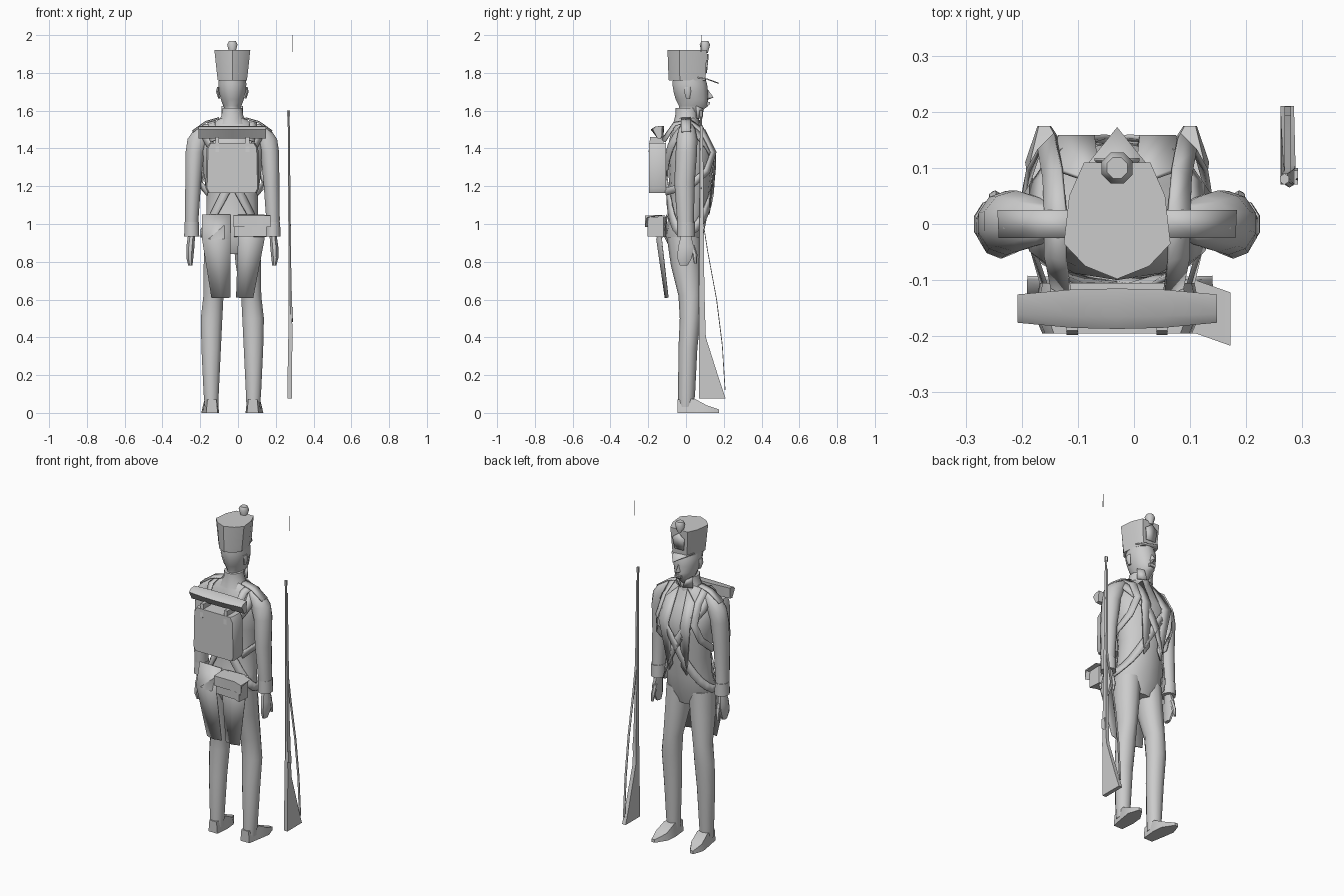
import bpy, bmesh, math
from mathutils import Vector

CX = -0.03  # body centre line; body parts are given relative to it


def add(name, verts, faces, thick=0, offset=CX):
    me = bpy.data.meshes.new(name)
    me.from_pydata([(v[0] + offset, v[1], v[2]) for v in verts], [], faces)
    bm = bmesh.new()
    bm.from_mesh(me)
    bmesh.ops.recalc_face_normals(bm, faces=bm.faces)
    bm.to_mesh(me)
    bm.free()
    ob = bpy.data.objects.new(name, me)
    bpy.context.collection.objects.link(ob)
    if thick:
        m = ob.modifiers.new("thickness", 'SOLIDIFY')
        m.thickness, m.offset = thick, 0
    return ob


def skin(name, loops, offset=CX):
    """Join equal-length closed loops and cap both ends."""
    n, k = len(loops[0]), len(loops)
    faces = [(r * n + i, r * n + (i + 1) % n, (r + 1) * n + (i + 1) % n, (r + 1) * n + i)
             for r in range(k - 1) for i in range(n)]
    faces += [tuple(range(n)), tuple(range((k - 1) * n, k * n))]
    return add(name, [p for l in loops for p in l], faces, 0, offset)


def loft(name, rings, n=10, s=1, offset=CX):
    """Rings are (z, centre x, centre y, radius x, radius y); s mirrors in x."""
    return skin(name, [[(s * (cx + rx * math.cos(2 * math.pi * (i + .5) / n)),
                         cy + ry * math.sin(2 * math.pi * (i + .5) / n), z)
                        for i in range(n)] for z, cx, cy, rx, ry in rings], offset)


def extrude(name, yz, x0, x1, offset=CX):
    return skin(name, [[(x, y, z) for y, z in yz] for x in (x0, x1)], offset)


def ribbon(name, pts, w, closed=False, thick=.008):
    """Flat strap along a path, facing away from the torso."""
    pts = [Vector(p) for p in pts]
    n, vs = len(pts), []
    for i, p in enumerate(pts):
        a = pts[i - 1] if closed or i else p
        b = pts[(i + 1) % n] if closed or i < n - 1 else p
        out = Vector((p.x, p.y - .02, max(0, p.z - 1.4) * 2))
        side = (b - a).cross(out).normalized() * w / 2
        vs += [p - side, p + side]
    m = n if closed else n - 1
    faces = [(2 * i, 2 * i + 1, (2 * i + 3) % (2 * n), (2 * i + 2) % (2 * n)) for i in range(m)]
    return add(name, vs, faces, thick)


# Torso: z, half width, back y, front y
T = [(.84, .10, -.07, .06), (.93, .155, -.115, .09), (1.02, .14, -.095, .108),
     (1.15, .14, -.085, .127), (1.30, .16, -.095, .142), (1.39, .175, -.10, .145),
     (1.46, .165, -.085, .105), (1.52, .12, -.065, .075), (1.57, .055, -.05, .06)]
loft("coat_torso", [(z, 0, (b + f) / 2, w, (f - b) / 2) for z, w, b, f in T], 14)


def on_torso(a, z, off):
    for p, q in zip(T, T[1:]):
        if p[0] <= z <= q[0]:
            t = (z - p[0]) / (q[0] - p[0])
            w, b, f = [p[i] + t * (q[i] - p[i]) for i in (1, 2, 3)]
            return ((w + off) * math.cos(a), (b + f) / 2 + ((f - b) / 2 + off) * math.sin(a), z)


# Paired limbs, straps and coat tails
for s, side in ((-1, "left"), (1, "right")):
    loft(side + "_leg", [(.03, .11, .0, .037, .04), (.10, .112, .003, .042, .045),
                         (.34, .112, .01, .054, .05), (.50, .11, .022, .06, .055),
                         (.62, .10, .022, .056, .062), (.78, .085, .0, .07, .08),
                         (.93, .075, -.012, .075, .09)], 10, s)
    shoe = lambda x, w: (x * s, w)
    skin(side + "_shoe", [[(s * (c - h), y, 0), (s * (c + h), y, 0),
                           (s * (c + h * .8), y, z), (s * (c - h * .8), y, z)]
                          for y, c, h, z in ((-.045, .108, .03, .07), (.045, .112, .042, .075),
                                             (.11, .12, .044, .04), (.175, .13, .012, .018))])
    loft(side + "_sleeve", [(.94, .215, .0, .037, .042), (1.03, .215, -.003, .038, .045),
                            (1.22, .207, -.008, .044, .054), (1.38, .198, .002, .052, .057),
                            (1.45, .18, .005, .06, .055), (1.50, .15, .005, .055, .045),
                            (1.53, .12, .005, .03, .03)], 10, s)
    loft(side + "_cuff", [(.935, .215, 0, .042, .047), (1.01, .215, 0, .04, .047)], 10, s)
    loft(side + "_hand", [(.78, .222, -.012, .012, .022), (.82, .225, -.008, .02, .042),
                          (.88, .222, 0, .023, .045), (.95, .215, 0, .02, .026)], 8, s)
    loft(side + "_thumb", [(.79, .222, .05, .006, .008), (.84, .217, .046, .013, .014),
                           (.89, .214, .03, .012, .015)], 6, s)
    ribbon(side + "_pack_strap", [(s * x, y, z) for x, y, z in
           ((.10, -.12, 1.44), (.11, -.06, 1.53), (.11, .02, 1.545), (.115, .09, 1.49),
            (.125, .145, 1.38), (.15, .11, 1.28), (.17, .03, 1.21), (.13, -.11, 1.17))], .04)
    ribbon(side + "_cross_belt", [on_torso(2 * math.pi * i / 28,
           1.235 + s * .285 * math.cos(2 * math.pi * i / 28), .012) for i in range(28)], .045, True)
    # Lapel edge standing off the chest
    add(side + "_lapel", [(s * x, y, z) for x, y, z in
        ((.03, .07, 1.55), (.115, .10, 1.47), (.105, .155, 1.37), (.04, .155, 1.36),
         (.03, .13, 1.10), (.06, .12, 1.05))], [(0, 1, 2, 3), (3, 2, 5, 4)], .008)
    ribbon(side + "_shoulder_tab", [(s * .07, .0, 1.56), (s * .14, .0, 1.54),
                                    (s * .21, .0, 1.49)], .05)
    # Tails: wide at the hip, folded inward toward the hem
    xo, xi, bo, bi = (.16, .01, .11, .01) if s < 0 else (.17, .03, .11, .02)
    add(side + "_coat_tail", [(s * x, y, z) for x, y, z in
        ((xo, -.095, 1.05), (xi, -.10, 1.05), (xi, -.15, .92), ((xo + xi) / 2, -.155, .92),
         (xo, -.13, .92), (bo, -.095, .61), ((bo + bi) / 2, -.11, .61), (bi, -.10, .61))],
        [(0, 1, 2, 3, 4), (4, 3, 6, 5), (3, 2, 7, 6)], .006)
    loft(side + "_ear", [(1.665, .07, .01, .006, .01), (1.70, .078, .008, .01, .018),
                         (1.725, .074, .006, .008, .018)], 6, s)
    add(side + "_collar_wing", [(s * x, y, z) for x, y, z in
        ((.005, .085, 1.56), (.055, .055, 1.56), (.055, .055, 1.625), (.03, .09, 1.61))],
        [(0, 1, 2, 3)], .008)

# Neck, collar and head
loft("collar", [(1.53, 0, .002, .085, .07), (1.575, 0, .005, .06, .062),
                (1.615, 0, .005, .055, .06)], 10)
loft("head", [(1.57, 0, .01, .045, .05), (1.61, 0, .03, .042, .07), (1.625, 0, .04, .05, .08),
              (1.66, 0, .03, .063, .088), (1.70, 0, .025, .073, .094),
              (1.74, 0, .02, .077, .095), (1.79, 0, .015, .07, .085)], 12)
add("nose", [(0, .11, 1.72), (-.016, .108, 1.665), (.016, .108, 1.665), (0, .146, 1.67),
             (0, .11, 1.655)], [(0, 1, 3), (0, 3, 2), (1, 4, 3), (4, 2, 3), (0, 2, 4, 1)])
extrude("mouth", [(.105, 1.645), (.128, 1.645), (.124, 1.63), (.105, 1.625)], -.02, .02)

# Tall cap: flat front, pointed back
plan = [(-.62, .11), (.62, .11), (.9, .05), (1, -.035), (.6, -.075), (0, -.098),
        (-.6, -.075), (-1, -.035), (-.9, .05)]
skin("cap", [[(x * w, y * d, z) for x, y in plan]
             for z, w, d in ((1.76, .077, .93), (1.79, .081, .95), (1.92, .095, 1))])
add("cap_peak", [(-.07, .06, 1.775), (-.05, .11, 1.768), (0, .172, 1.745),
                 (.05, .11, 1.768), (.07, .06, 1.775)], [(0, 1, 2, 3, 4)], .006)
loft("pompom", [(1.905, 0, .10, .017, .017), (1.95, 0, .10, .03, .03),
                (1.968, 0, .10, .02, .02)], 8)
add("cap_plate", [(-.03, .108, 1.80), (.03, .108, 1.80), (.04, .115, 1.87), (0, .115, 1.90),
                  (-.04, .115, 1.87)], [(0, 1, 2, 3, 4)], .006)

# Knapsack with rolled blanket, closed by small buckled straps
skin("knapsack", [[(x * k, y, z) for x, z in
                   ((-.13, 1.165), (.13, 1.165), (.142, 1.19), (.137, 1.40), (.12, 1.43),
                    (-.12, 1.43), (-.137, 1.40), (-.142, 1.19))]
                  for y, k in ((-.105, .97), (-.125, 1), (-.175, 1), (-.195, .94))])
skin("blanket_roll", [[(x, y * k - .15 * (1 - k), z) for y, z in
                       ((-.115, 1.52), (-.165, 1.515), (-.187, 1.50), (-.15, 1.452), (-.12, 1.455))]
                      for x, k in ((-.178, .7), (-.08, .95), (0, 1), (.08, .95), (.178, .7))])
for x in (-.09, .07):
    extrude("roll_strap", [(-.19, 1.38), (-.198, 1.38), (-.19, 1.46), (-.12, 1.46), (-.12, 1.43),
                           (-.18, 1.43)], x, x + .02)

# Cartridge box with overhanging lid, on the right hip
skin("cartridge_box", [[(x, y + d, z) for y, z in ((-.10, 1.04), (-.185, 1.035),
                                                 (-.185, .935), (-.10, .93))]
                       for x, d in ((-.02, 0), (.11, -.005), (.15, -.02))], 0)
skin("box_lid", [[(x, y + d, z) for y, z in ((-.10, 1.048), (-.195, 1.045), (-.195, .985),
                                           (-.185, 1.035))]
                 for x, d in ((-.025, 0), (.11, 0), (.172, -.022))], 0)

# Musket standing upright beside the body
skin("musket_stock", [[(x + .012 * k, y, z), (x - .012 * k, y, z), (x - .012 * k, Y, z),
                       (x + .012 * k, Y, z)]
                      for z, x, y, Y, k in ((.075, .273, .07, .21, 1), (.17, .274, .07, .178, 1),
                                            (.40, .277, .07, .105, .9), (.55, .277, .07, .10, .8),
                                            (.80, .274, .075, .095, .6), (1.52, .269, .075, .09, .4))],
     0)
loft("musket_barrel", [(.52, .277, .073, .008, .008), (1.60, .268, .08, .006, .006)], 6, 1, 0)
loft("muzzle_band", [(1.57, .268, .08, .009, .01), (1.60, .268, .08, .009, .01)], 6, 1, 0)
extrude("musket_lock", [(.07, .50), (.10, .48), (.095, .56), (.07, .56)], .28, .292, 0)
skin("musket_sling", [[(.268, y, z), (.28, y, z), (.28, y + .004, z), (.268, y + .004, z)]
                      for y, z in ((.205, .12), (.19, .36), (.16, .60), (.112, .86), (.09, 1.0))], 0)
loft("bayonet", [(1.91, .29, .08, .0025, .003), (2.0, .29, .08, .001, .001)], 3, 1, 0)

# Soft shading with crisp edges
bpy.ops.object.select_all(action='SELECT')
bpy.context.view_layer.objects.active = bpy.data.objects["coat_torso"]
bpy.ops.object.shade_smooth_by_angle(angle=math.radians(45))
